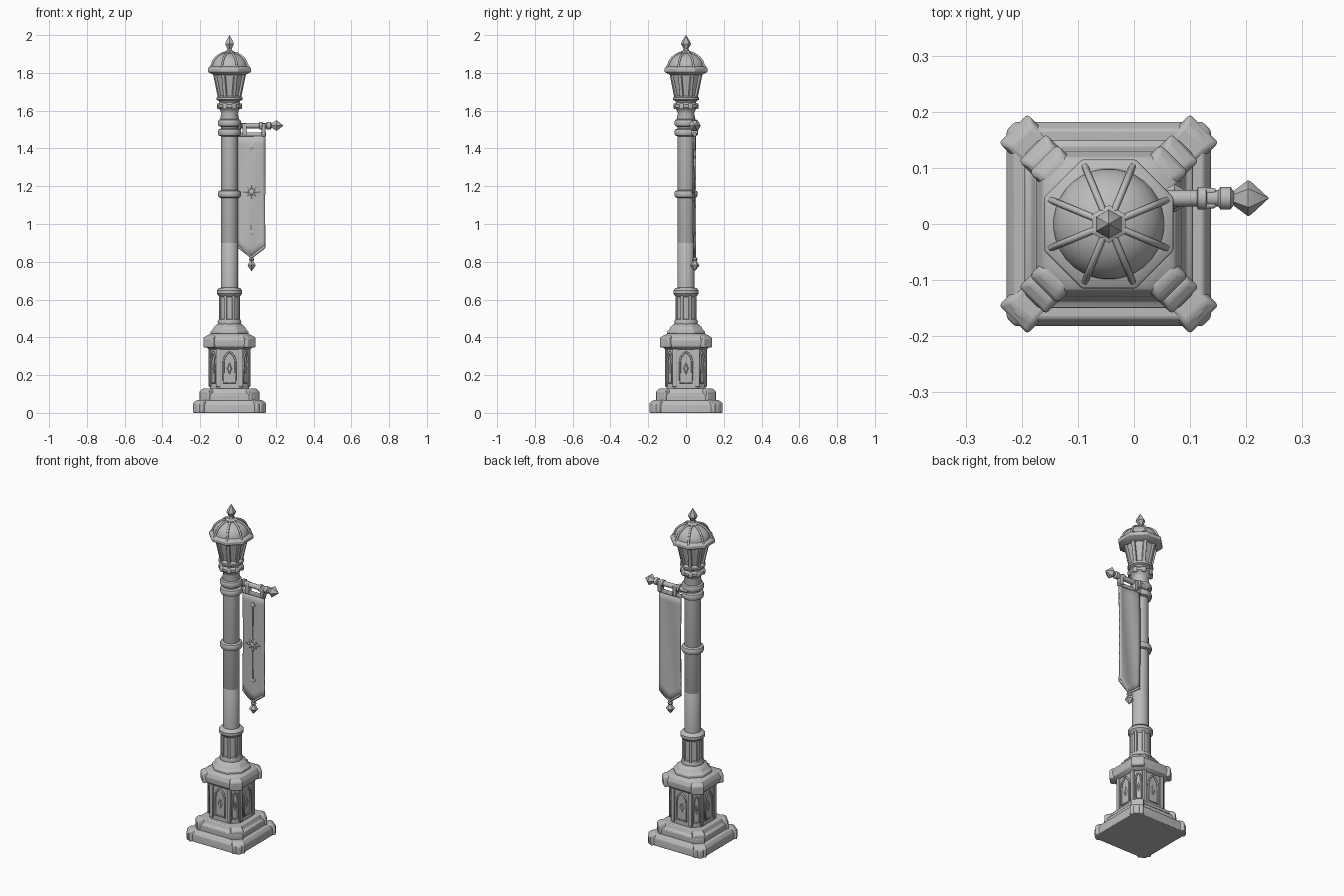
import bpy, bmesh
from math import sin, cos, pi, radians
from mathutils import Matrix, Vector

cube = bpy.data.objects.get("Cube")
if cube:
    bpy.data.objects.remove(cube, do_unlink=True)

AXIS = Vector((-0.045, 0, 0))   # centre line of the post
OCT = 1 / cos(pi / 8)           # flat radius to vertex radius

stone = bpy.data.materials.new("grey_stone")
stone.use_nodes = True
stone.diffuse_color = (0.5, 0.5, 0.5, 1)
stone.node_tree.nodes["Principled BSDF"].inputs["Base Color"].default_value = (0.5, 0.5, 0.5, 1)


def finish(name, bm, matrix=Matrix(), bevel=0, angle=35):
    bmesh.ops.recalc_face_normals(bm, faces=bm.faces[:])
    mesh = bpy.data.meshes.new(name)
    bm.to_mesh(mesh)
    bm.free()
    mesh.transform(matrix)
    mesh.materials.append(stone)
    ob = bpy.data.objects.new(name, mesh)
    bpy.context.collection.objects.link(ob)
    if bevel:
        mod = ob.modifiers.new("soft_edges", 'BEVEL')
        mod.width, mod.segments = bevel, 2
        mod.limit_method, mod.angle_limit = 'ANGLE', radians(30)
    bpy.ops.object.select_all(action='DESELECT')
    ob.select_set(True)
    bpy.context.view_layer.objects.active = ob
    bpy.ops.object.shade_smooth_by_angle(angle=radians(angle))
    return ob


def stack(name, outlines, matrix, **kw):
    """Skin a list of equal-length point rings and cap both ends."""
    bm = bmesh.new()
    rings = [[bm.verts.new(p) for p in ring] for ring in outlines]
    n = len(rings[0])
    for a, b in zip(rings, rings[1:]):
        for i in range(n):
            bm.faces.new((a[i], a[(i + 1) % n], b[(i + 1) % n], b[i]))
    bm.faces.new(rings[0])
    bm.faces.new(rings[-1])
    return finish(name, bm, matrix, **kw)


def turned(name, profile, sides=24, matrix=Matrix.Translation(AXIS), **kw):
    """Turn (radius, height) pairs; eight sides gives flats facing the axes."""
    scale = OCT if sides == 8 else 1
    rings = [[(max(r, 0.0005) * scale * cos((i + 0.5) * 2 * pi / sides),
               max(r, 0.0005) * scale * sin((i + 0.5) * 2 * pi / sides), z)
              for i in range(sides)] for r, z in profile]
    return stack(name, rings, matrix, **kw)


def chamfered(name, profile, **kw):
    """Square with cut corners from (half width, cut, height) rows."""
    rings = []
    for h, c, z in profile:
        q = [(h, c - h), (h, h - c), (h - c, h), (c - h, h),
             (-h, h - c), (-h, c - h), (c - h, -h), (h - c, -h)]
        rings.append([(x, y, z) for x, y in q])
    return stack(name, rings, Matrix.Translation(AXIS), **kw)


def box(name, size, matrix, bevel=0.004):
    bm = bmesh.new()
    bmesh.ops.create_cube(bm, size=1, matrix=Matrix.Diagonal((*size, 1)))
    return finish(name, bm, matrix, bevel)


def around(angle, radius, z):
    return Matrix.Translation(AXIS) @ Matrix.Rotation(angle, 4, 'Z') @ Matrix.Translation((radius, 0, z))


def corners(name, reach, width, z0, z1, bevel):
    """Four diagonal blocks, their tops sloping outward."""
    for k in range(4):
        m = around(pi / 4 + k * pi / 2, 0, 0)
        rings = []
        for r, w, z in ((reach, width, z0), (reach, width, z1 - 0.015), (reach - 0.02, width - 0.016, z1)):
            rings.append([(reach - 0.075, -w / 2, z), (r, -w / 2, z), (r, w / 2, z), (reach - 0.075, w / 2, z)])
        stack(f"{name}_{k + 1}", rings, m, bevel=bevel)


def tube(name, points, radius, closed=False):
    """Round moulding along a path, as a mesh."""
    cu = bpy.data.curves.new(name, 'CURVE')
    cu.dimensions, cu.bevel_depth, cu.bevel_resolution = '3D', radius, 2
    sp = cu.splines.new('POLY')
    sp.points.add(len(points) - 1)
    for p, co in zip(sp.points, points):
        p.co = (*co, 1)
    sp.use_cyclic_u, cu.use_fill_caps = closed, True
    cu.materials.append(stone)
    ob = bpy.data.objects.new(name, cu)
    bpy.context.collection.objects.link(ob)
    return ob


# Stepped plinth
chamfered("plinth", [(0.182, 0.015, 0), (0.182, 0.015, 0.045), (0.168, 0.015, 0.065)], bevel=0.004)
corners("plinth_corner", 0.241, 0.072, 0, 0.068, 0.006)
chamfered("plinth_step", [(0.15, 0.025, 0.06), (0.15, 0.025, 0.095), (0.138, 0.03, 0.105),
                          (0.13, 0.035, 0.13)], bevel=0.004)
corners("step_corner", 0.193, 0.068, 0.06, 0.13, 0.006)

# Pedestal with arched panels on the sides and small ones on the cut corners
chamfered("pedestal", [(0.104, 0.042, 0.12), (0.104, 0.042, 0.36)], bevel=0.003)


def arched_frame(name, angle, radius, width, arch):
    m = around(angle, radius, 0)
    z0, z1, spring, tip = 0.138, 0.34, 0.265, 0.318
    post = (width - arch) / 4
    for s in (-1, 1):
        box(f"{name}_post_{'left' if s > 0 else 'right'}", (0.014, post * 1.3, z1 - z0),
            m @ Matrix.Translation((0, s * (width / 2 - post / 2), (z0 + z1) / 2)), 0.003)
    h = arch / 2
    side = [(0.003, h * cos(t * pi / 8), spring + (tip - spring) * sin(t * pi / 8)) for t in range(4)]
    left = [(0.003, -y, z) for _, y, z in reversed(side)]
    path = [(0.003, h, 0.16)] + side + [(0.003, 0, tip + 0.006)] + left + [(0.003, -h, 0.16)]
    tube(name + "_arch", [m @ Vector(p) for p in path], 0.005, True)
    turned(name + "_carving", [(0, -0.03), (h * 0.45, 0), (0, 0.03)], 6,
           m @ Matrix.Translation((0, 0, 0.235)) @ Matrix.Diagonal((0.5, 1, 1, 1)))


for k in range(4):
    arched_frame(f"side_panel_{k + 1}", k * pi / 2, 0.104, 0.135, 0.064)
    arched_frame(f"corner_panel_{k + 1}", pi / 4 + k * pi / 2, 0.119, 0.062, 0.03)

# Cornice and stepped octagonal collar
chamfered("cornice", [(0.108, 0.04, 0.335), (0.126, 0.04, 0.352), (0.13, 0.04, 0.385),
                      (0.118, 0.04, 0.41), (0.1, 0.04, 0.42)], bevel=0.004)
corners("cornice_corner", 0.166, 0.07, 0.345, 0.412, 0.008)
turned("collar", [(0.1, 0.405), (0.1, 0.432), (0.088, 0.442), (0.082, 0.455), (0.064, 0.47), (0.05, 0.475)], 8, bevel=0.003)
turned("collar_ring", [(0.05, 0.465), (0.062, 0.47), (0.064, 0.482), (0.058, 0.495), (0.045, 0.5)], 16)

# Octagonal lower shaft with ribs at its edges
turned("lower_shaft", [(0.05, 0.48), (0.05, 0.63)], 8)
for k in range(8):
    box(f"lower_shaft_rib_{k + 1}", (0.012, 0.016, 0.14), around((k + 0.5) * pi / 4, 0.053, 0.56), 0.003)
turned("lower_ring", [(0.05, 0.612), (0.06, 0.622), (0.068, 0.632), (0.068, 0.648), (0.058, 0.66), (0.044, 0.664)])

# Main shaft and its bands
turned("shaft", [(0.046, 0.64), (0.046, 0.895), (0.0445, 0.898), (0.0445, 0.901), (0.046, 0.904), (0.044, 1.6)])
for name, z in (("middle_band", 1.158), ("arm_band_lower", 1.485), ("arm_band_upper", 1.535)):
    turned(name, [(0.042, z - 0.022), (0.058, z - 0.016), (0.062, z - 0.006), (0.062, z + 0.006),
                  (0.058, z + 0.016), (0.042, z + 0.022)])
turned("neck", [(0.044, 1.54), (0.05, 1.56), (0.044, 1.585), (0.052, 1.605), (0.066, 1.618), (0.066, 1.632),
                (0.054, 1.642), (0.058, 1.652), (0.07, 1.658), (0.07, 1.67), (0.056, 1.678)], 16)
for k in range(8):
    box(f"neck_bead_{k + 1}", (0.018, 0.026, 0.03), around((k + 0.5) * pi / 4, 0.061, 1.624), 0.006)

# Lantern: tapered panes, corner posts, octagonal rim, ribbed dome, finial
turned("lantern_panes", [(0.05, 1.665), (0.08, 1.815)], 8)
for k in range(8):
    a = (k + 0.5) * pi / 4
    lean = Matrix.Rotation(radians(12.5), 4, 'Y')
    box(f"lantern_post_{k + 1}", (0.014, 0.02, 0.15), around(a, 0.0725, 1.74) @ lean, 0.003)
turned("lantern_rim", [(0.08, 1.788), (0.098, 1.796), (0.115, 1.806), (0.115, 1.824), (0.1, 1.834), (0.09, 1.836)],
       8, bevel=0.003)
DOME = [(0.1 * cos(t * pi / 14), 1.826 + 0.082 * sin(t * pi / 14)) for t in range(7)]
turned("dome", DOME, 32)
for k in range(8):
    m = around((k + 0.5) * pi / 4, 0, 0)
    path = [(0.114, 0, 1.822)] + [(r + 0.003, 0, z + 0.001) for r, z in DOME[1:]]
    tube(f"dome_rib_{k + 1}", [m @ Vector(p) for p in path], 0.006)
turned("finial", [(0.034, 1.895), (0.034, 1.91), (0.018, 1.918), (0.013, 1.928), (0.026, 1.952),
                  (0.024, 1.962), (0.01, 1.985), (0, 2.0)], 6, angle=20)

# Banner arm with pointed end
ARM = Matrix.Translation((0, 0.046, 1.521)) @ Matrix.Rotation(pi / 2, 4, 'Y')
turned("banner_arm", [(0.016, -0.05), (0.016, 0), (0.025, 0.002), (0.025, 0.014), (0.015, 0.018), (0.015, 0.112),
                      (0.021, 0.114), (0.021, 0.128), (0.015, 0.13), (0.015, 0.15), (0.021, 0.154),
                      (0.021, 0.172), (0.012, 0.178), (0.014, 0.182)], 12, ARM)
turned("arm_point", [(0.012, 0.176), (0.032, 0.203), (0.03, 0.208), (0, 0.24)], 6, ARM, angle=20)

# Banner hung from a short rail by two straps
box("banner_rail", (0.155, 0.018, 0.02), Matrix.Translation((0.072, 0.046, 1.474)))
for side, x in (("right", 0.035), ("left", 0.135)):
    box(f"banner_strap_{side}", (0.022, 0.036, 0.062), Matrix.Translation((x, 0.046, 1.501)))
bm = bmesh.new()
COLS, ROWS = 8, 12
grid = []
for r in range(ROWS + 1):
    row = []
    for c in range(COLS + 1):
        u = c / COLS
        bottom = 0.872 - 0.055 * (1 - abs(2 * u - 1))
        z = 1.475 + (bottom - 1.475) * r / ROWS
        y = 0.046 + 0.004 * sin(u * 2 * pi + r * 0.25)
        row.append(bm.verts.new((0.144 * u, y, z)))
    grid.append(row)
for r in range(ROWS):
    for c in range(COLS):
        bm.faces.new((grid[r][c], grid[r][c + 1], grid[r + 1][c + 1], grid[r + 1][c]))
banner = finish("banner", bm)
mod = banner.modifiers.new("cloth_thickness", 'SOLIDIFY')
mod.thickness, mod.offset = 0.008, 0
tube("banner_hem", [(0.002, 0.046, 0.88), (0.072, 0.046, 0.825), (0.142, 0.046, 0.88)], 0.008)
turned("banner_drop", [(0.012, 0.822), (0.016, 0.812), (0.01, 0.803), (0.025, 0.782), (0.022, 0.776), (0, 0.75)],
       6, Matrix.Translation((0.072, 0.046, 0)), angle=20)

# Raised ornament on the banner front: line, end diamonds and a leafy star
FRONT = 0.038
box("ornament_line", (0.005, 0.008, 0.44), Matrix.Translation((0.072, FRONT, 1.18)), 0.001)
TURN = Matrix.Rotation(pi / 2, 4, 'X')
for name, z in (("top", 1.408), ("bottom", 0.955)):
    turned(f"ornament_{name}", [(0.015, -0.004), (0.015, 0.002), (0.004, 0.007)], 6,
           Matrix.Translation((0.072, FRONT, z)) @ TURN)
for k in range(8):
    reach = 0.05 if k % 2 == 0 else 0.036
    m = Matrix.Translation((0.072, FRONT, 1.17)) @ Matrix.Rotation(k * pi / 4, 4, 'Y')
    turned(f"star_leaf_{k + 1}", [(0.003, 0), (0.011, reach * 0.55), (0, reach)], 6,
           m @ Matrix.Diagonal((1, 0.6, 1, 1)), angle=20)
turned("star_centre", [(0.016, -0.004), (0.014, 0.005), (0.004, 0.01)], 10, Matrix.Translation((0.072, FRONT, 1.17)) @ TURN)
